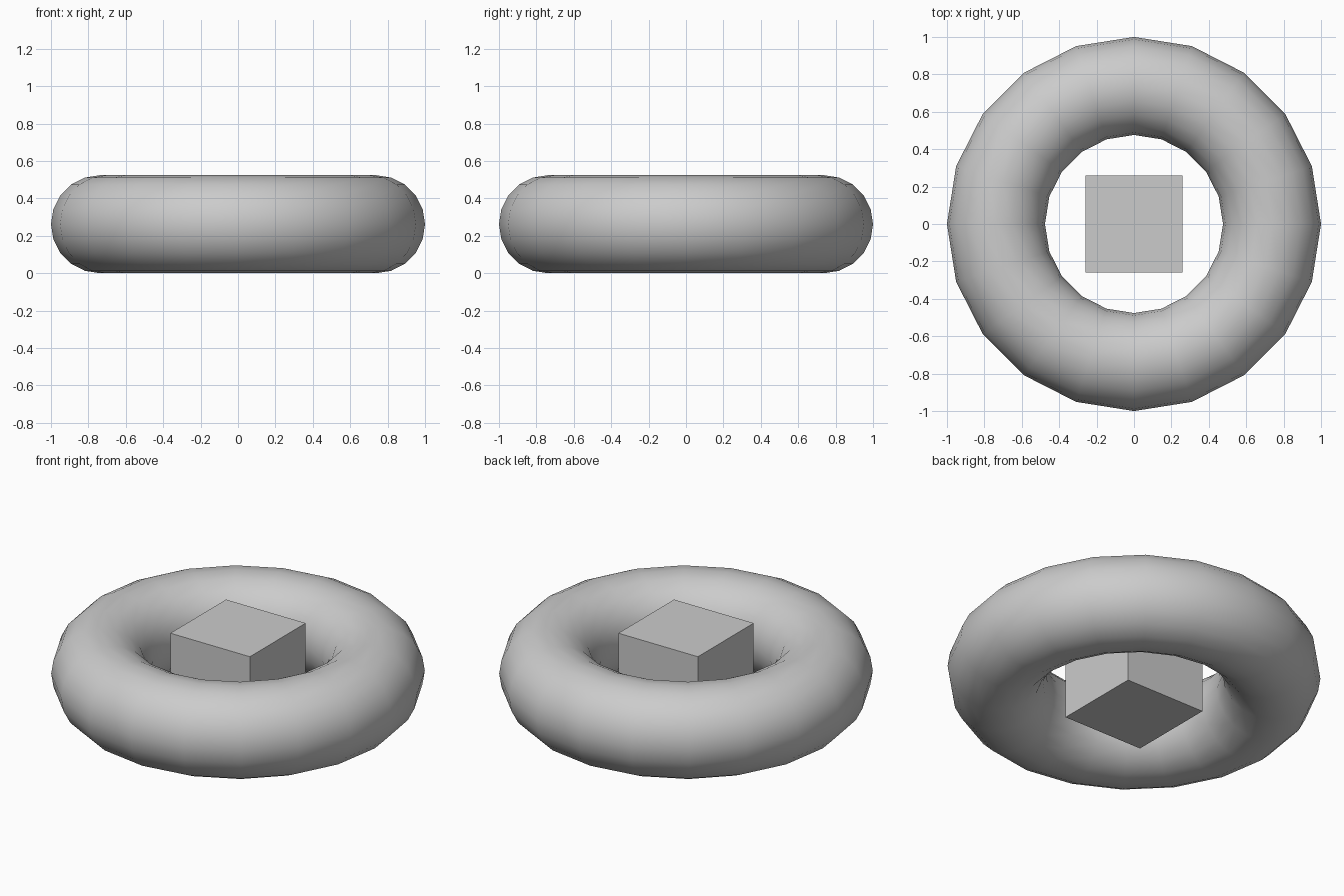
import bpy

if "Cube" in bpy.data.objects:
    bpy.data.objects.remove(bpy.data.objects["Cube"])

TUBE = 0.262          # tube radius of the ring
RING = 1.0 - TUBE     # radius of the ring's centre line

# Smooth low-poly ring lying flat on the ground
bpy.ops.mesh.primitive_torus_add(
    major_segments=20, minor_segments=20,
    major_radius=RING, minor_radius=TUBE,
    location=(0, 0, TUBE))
ring = bpy.context.object
ring.name = "ring"
bpy.ops.object.shade_smooth()

# Flat-faced cube floating in the middle of the ring
bpy.ops.mesh.primitive_cube_add(size=0.52, location=(0, 0, TUBE))
bpy.context.object.name = "centre_cube"
